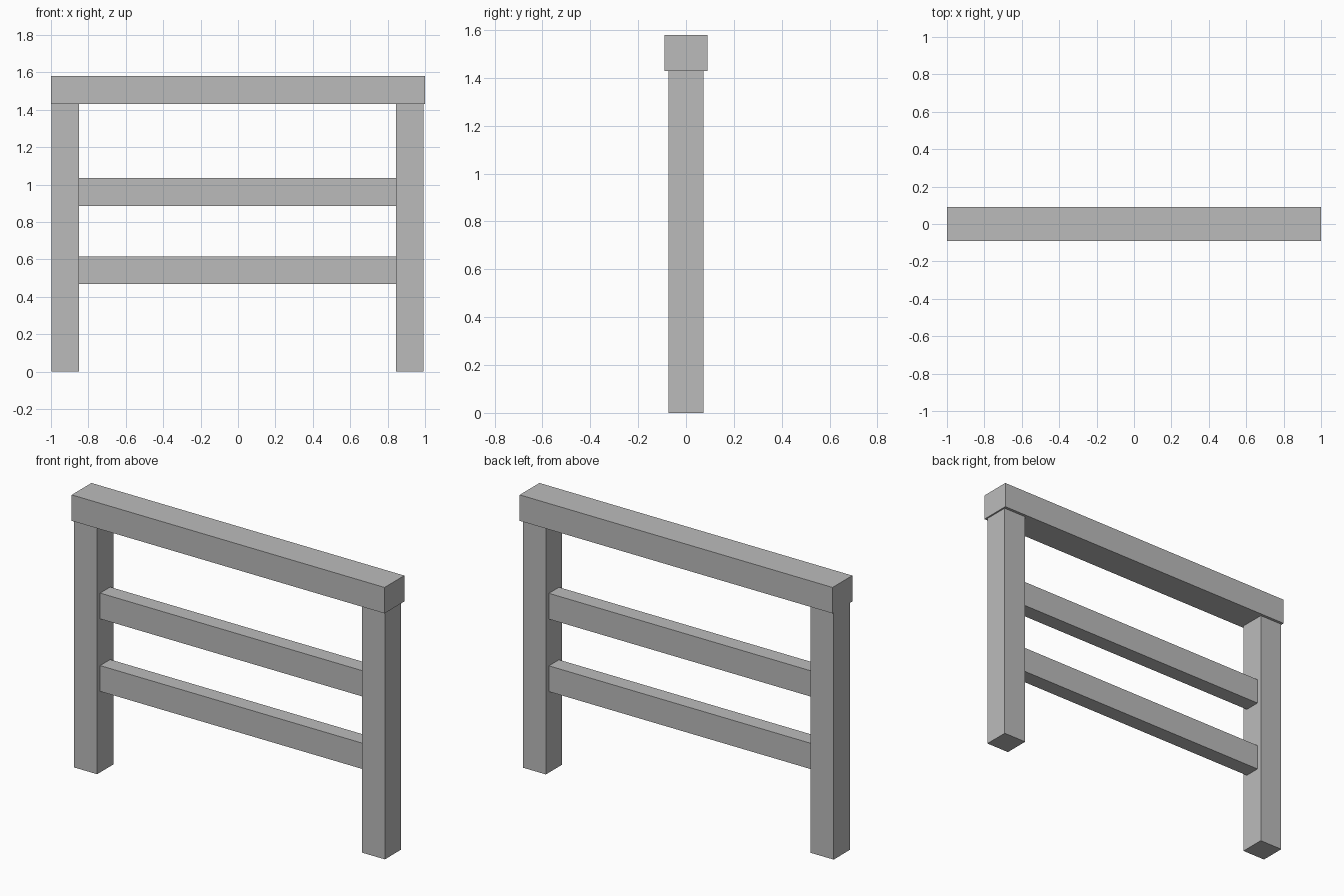
import bpy

cube = bpy.data.objects.get("Cube")
if cube:
    bpy.data.objects.remove(cube, do_unlink=True)

# Single plain grey material
grey = bpy.data.materials.new("plain_grey")
grey.use_nodes = True
colour = (0.5, 0.5, 0.5, 1)
grey.diffuse_color = colour
grey.node_tree.nodes["Principled BSDF"].inputs["Base Color"].default_value = colour


def beam(name, x, y, z):
    """Box spanning the given (low, high) range on each axis."""
    spans = (x, y, z)
    bpy.ops.mesh.primitive_cube_add(size=1, location=[(a + b) / 2 for a, b in spans])
    obj = bpy.context.object
    obj.name = name
    obj.scale = [b - a for a, b in spans]
    bpy.ops.object.transform_apply(location=False, rotation=False, scale=True)
    obj.data.materials.append(grey)
    return obj


POST_Y = (-0.074, 0.074)
RAIL_Y = (-0.046, 0.046)

# Upright posts
beam("right_post", (-0.996, -0.849), POST_Y, (0, 1.43))
beam("left_post", (0.844, 0.991), POST_Y, (0, 1.43))

# Wide rail capping the posts
beam("top_rail", (-1, 1), (-0.09, 0.09), (1.43, 1.58))

# Thinner rails between the posts
for name, low in (("lower_rail", 0.468), ("middle_rail", 0.887)):
    beam(name, (-0.849, 0.844), RAIL_Y, (low, low + 0.149))
